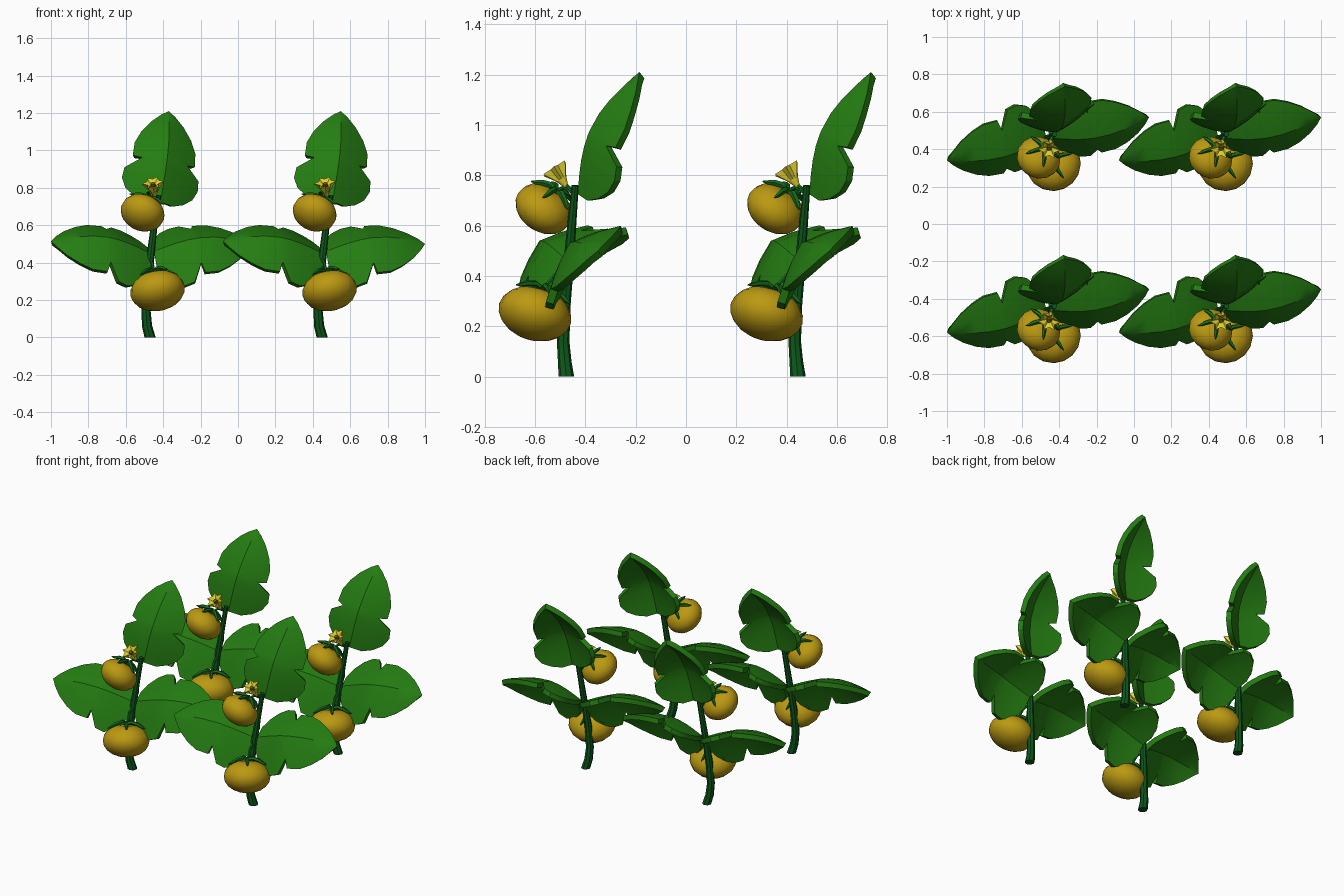
import bpy, bmesh, math
from mathutils import Vector, Matrix

if "Cube" in bpy.data.objects:
    bpy.data.objects.remove(bpy.data.objects["Cube"])

def mat(name, rgb):
    m = bpy.data.materials.new(name)
    m.diffuse_color = (*rgb, 1)
    m.use_nodes = True
    m.node_tree.nodes["Principled BSDF"].inputs["Base Color"].default_value = m.diffuse_color
    return m

LEAF = mat("leaf green", (0.018, 0.205, 0.006))
STEM = mat("stem green", (0.004, 0.095, 0.010))
SEPAL = mat("sepal green", (0.007, 0.15, 0.012))
FRUIT = mat("ripe gold", (0.50, 0.32, 0.006))
PETAL = mat("petal yellow", (0.80, 0.68, 0.03))
CORE = mat("flower core olive", (0.16, 0.12, 0.005))

parts = []

def finish(name, bm, material, smooth=40):
    me = bpy.data.meshes.new(name)
    bm.to_mesh(me)
    bm.free()
    me.materials.append(material)
    ob = bpy.data.objects.new(name, me)
    bpy.context.collection.objects.link(ob)
    bpy.ops.object.select_all(action='DESELECT')
    ob.select_set(True)
    bpy.context.view_layer.objects.active = ob
    bpy.ops.object.shade_smooth_by_angle(angle=math.radians(smooth))
    parts.append(ob)
    return ob

def add_tube(bm, pts, radii, sides=8):
    """Tapered round tube along a path, capped at both ends."""
    pts = [Vector(p) for p in pts]
    rings = []
    for i, (p, r) in enumerate(zip(pts, radii)):
        t = pts[min(i + 1, len(pts) - 1)] - pts[max(i - 1, 0)]
        q = Vector((0, 0, 1)).rotation_difference(t)
        rings.append([bm.verts.new(p + q @ Vector((r * math.cos(a), r * math.sin(a), 0)))
                      for a in (2 * math.pi * k / sides for k in range(sides))])
    for a, b in zip(rings, rings[1:]):
        for k in range(sides):
            j = (k + 1) % sides
            bm.faces.new((a[k], a[j], b[j], b[k]))
    bm.faces.new(rings[0][::-1])
    bm.faces.new(rings[-1])

# stem
bm = bmesh.new()
add_tube(bm, [(-.010, -.015, 0), (-.026, -.022, .06), (-.032, -.028, .14), (-.024, -.022, .28),
              (-.006, -.006, .45), (.012, .006, .60), (.035, .02, .76)],
         [.031, .027, .025, .023, .021, .018, .014])
for v in bm.verts:
    v.co.z = 0 if v.co.z < .02 else v.co.z
finish("stem", bm, STEM)

# leaves: arched, folded along the midrib, one notch per side
ROWS = [(0, .075), (.03, .135), (.075, .185), (.13, .21), (.185, .205), (.235, .125),
        (.25, .172), (.33, .168), (.40, .138), (.47, .09), (.52, .04), (.55, 0)]
COLS = (-1, -.55, 0, .55, 1)

def leaf(name, base, tip, facing, arch=.075, drop=.10, wide=1.0):
    base, tip = Vector(base), Vector(tip)
    length = (tip - base).length
    u = (tip - base).normalized()
    n = Vector(facing)
    n = (n - u * n.dot(u)).normalized()
    side = n.cross(u)
    bm = bmesh.new()
    grid = []
    for a, w in ROWS:
        f = a / .55
        row = []
        for c in COLS:
            v = c * w
            h = arch * math.sin(math.pi * f) - drop * (abs(v) / .2) ** 1.3
            row.append(bm.verts.new(base + u * f * length + side * v * wide + n * h))
        grid.append(row)
    for p, q in zip(grid, grid[1:]):
        for j in range(4):
            bm.faces.new((p[j], q[j], q[j + 1], p[j + 1]))
    bmesh.ops.remove_doubles(bm, verts=bm.verts, dist=1e-5)
    ob = finish(name, bm, LEAF, 30)
    s = ob.modifiers.new("thickness", 'SOLIDIFY')
    s.thickness, s.offset = .032, -1
    bpy.ops.object.modifier_apply(modifier=s.name)
    bpy.ops.object.shade_smooth_by_angle(angle=math.radians(30))

leaf("top_leaf", (.045, .03, .725), (.09, .275, 1.21), (.25, -.9, .4))
leaf("right_leaf", (.01, .0, .46), (.54, .11, .50), (0, -.68, .73), wide=1.08)
leaf("left_leaf", (-.01, -.0, .45), (-.54, -.12, .515), (0, -.65, .75), wide=1.08)

# fruits with star calyx and stalk
def fruit(name, centre, axis, r, h, joint, spin):
    m = Matrix.Translation(centre) @ Vector((0, 0, 1)).rotation_difference(Vector(axis)).to_matrix().to_4x4()
    bm = bmesh.new()
    bmesh.ops.create_uvsphere(bm, u_segments=16, v_segments=10, radius=1)
    for v in bm.verts:
        d = math.hypot(v.co.x, v.co.y)
        z = v.co.z * h - (.12 * h * max(0, 1 - d / .5) if v.co.z > 0 else 0)
        v.co = m @ Vector((v.co.x * r, v.co.y * r, z))
    finish(name, bm, FRUIT, 60)
    bm = bmesh.new()
    for k in range(5):
        a = spin + 2 * math.pi * k / 5
        path = []
        for d, lift in ((0, .0), (.25, .012), (.5, .012), (.72, .012), (.85, .022)):
            path.append(m @ Vector((d * r * math.cos(a), d * r * math.sin(a),
                                    h * math.sqrt(1 - d * d) + lift)))
        add_tube(bm, path, [.012, .013, .012, .008, .002], 5)
    top = m @ Vector((0, 0, h * .95))
    mid = top.lerp(Vector(joint), .5) + Vector((0, 0, .02))
    add_tube(bm, [top, mid, joint], [.009, .008, .009], 6)
    finish(name + "_calyx", bm, SEPAL)

fruit("lower_fruit", (.03, -.14, .25), (-.18, .28, .94), .148, .105, (-.012, -.01, .42), .3)
fruit("upper_fruit", (-.05, -.105, .667), (.3, .5, .78), .12, .09, (.03, .015, .73), .9)

# flower: six-pointed trumpet on a short stalk
apex, axis = Vector((.015, -.015, .755)), Vector((-.12, -.54, .83)).normalized()
m = Matrix.Translation(apex) @ Vector((0, 0, 1)).rotation_difference(axis).to_matrix().to_4x4()
bm = bmesh.new()
rings = []
for r_out, r_in, z in ((.008, .008, 0), (.022, .022, .035), (.060, .035, .088), (.016, .016, .066)):
    ring = []
    for k in range(12):
        r, a = (r_in if k % 2 else r_out), math.pi * k / 6
        ring.append(bm.verts.new(m @ Vector((r * math.cos(a), r * math.sin(a), z))))
    rings.append(ring)
for a, b in zip(rings, rings[1:]):
    for k in range(12):
        j = (k + 1) % 12
        bm.faces.new((a[k], a[j], b[j], b[k]))
bm.faces.new(rings[0][::-1])
bm.faces.new(rings[-1])
finish("flower", bm, PETAL, 25)
bm = bmesh.new()
bmesh.ops.create_cone(bm, cap_ends=True, segments=8, radius1=.016, radius2=.011, depth=.02,
                      matrix=m @ Matrix.Translation((0, 0, .072)))
finish("flower_core", bm, CORE)
bm = bmesh.new()
add_tube(bm, [(.032, .018, .735), (.025, .002, .745), apex + axis * .01], [.009, .008, .008], 6)
finish("flower_stalk", bm, SEPAL)

# four plants in a square
S = .46
for ob in list(parts):
    ob.location = (-S, -S, 0)
    for x, y in ((S, -S), (-S, S), (S, S)):
        c = ob.copy()
        c.location = (x, y, 0)
        bpy.context.collection.objects.link(c)
